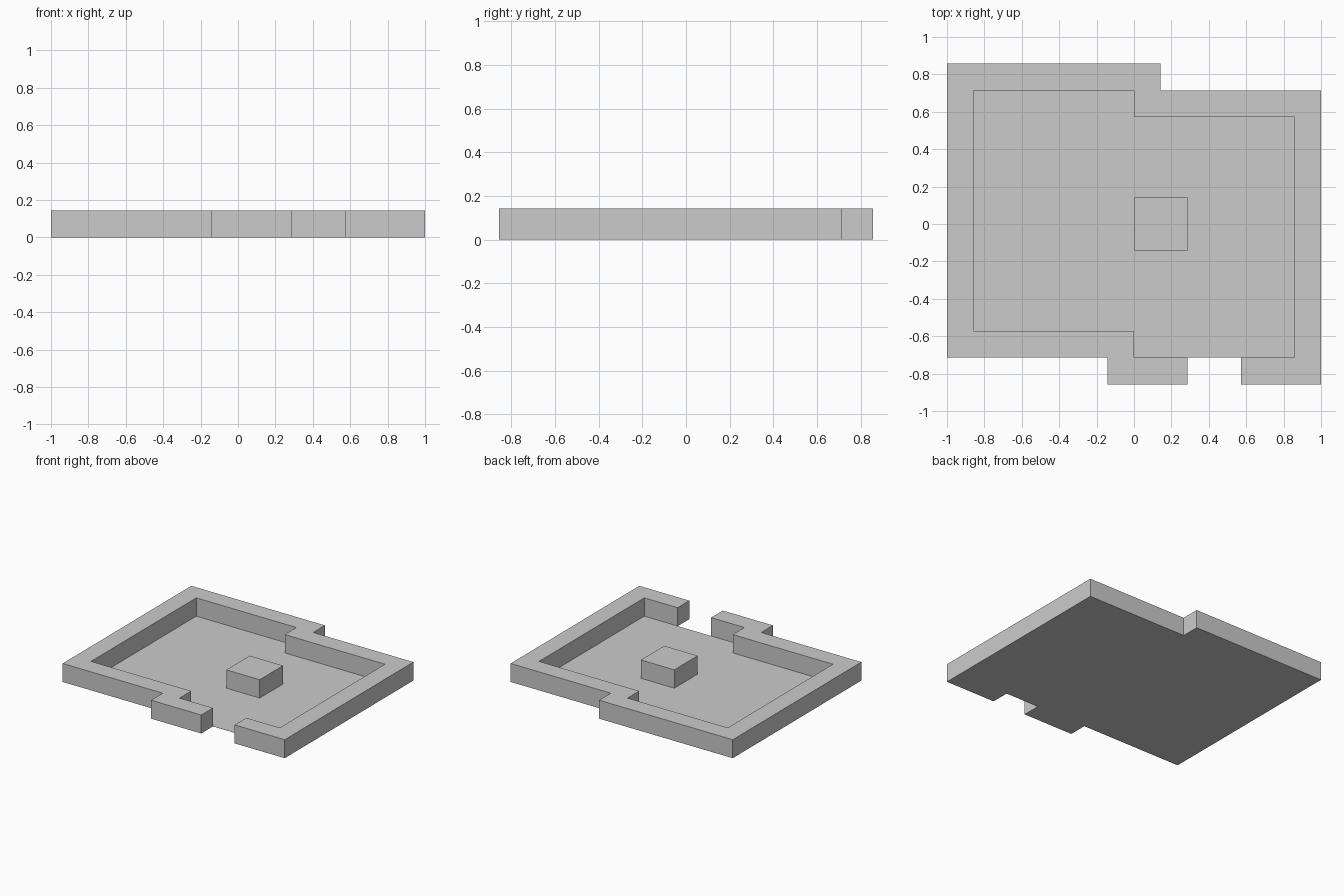
import bpy
import bmesh

if "Cube" in bpy.data.objects:
    bpy.data.objects.remove(bpy.data.objects["Cube"])

U = 1 / 7  # layout module: the plan is 14 x 12 modules


def prism(name, plan, height):
    """Extrude a counter-clockwise plan outline (in modules) up from z = 0."""
    bm = bmesh.new()
    base = bm.faces.new([bm.verts.new((x * U, y * U, 0)) for x, y in plan])
    top = bmesh.ops.extrude_face_region(bm, geom=[base], use_keep_orig=True)["geom"]
    bmesh.ops.translate(bm, vec=(0, 0, height),
                        verts=[v for v in top if isinstance(v, bmesh.types.BMVert)])
    bmesh.ops.recalc_face_normals(bm, faces=bm.faces[:])
    mesh = bpy.data.meshes.new(name)
    bm.to_mesh(mesh)
    bm.free()
    obj = bpy.data.objects.new(name, mesh)
    bpy.context.collection.objects.link(obj)
    return obj


# Perimeter wall with jogs front and back, open at the front doorway
outer = [(4, -6), (7, -6), (7, 5), (1, 5), (1, 6), (-7, 6),
         (-7, -5), (-1, -5), (-1, -6), (2, -6)]
inner = [(2, -5), (0, -5), (0, -4), (-6, -4), (-6, 5),
         (0, 5), (0, 4), (6, 4), (6, -5), (4, -5)]
prism("perimeter_wall", outer + inner, U)

# Very thin floor filling the room inside the wall
room = [(0, -5), (6, -5), (6, 4), (0, 4), (0, 5), (-6, 5), (-6, -4), (0, -4)]
prism("floor", room, 0.001)

# Free-standing block in the room
prism("centre_block", [(0, -1), (2, -1), (2, 1), (0, 1)], U)
